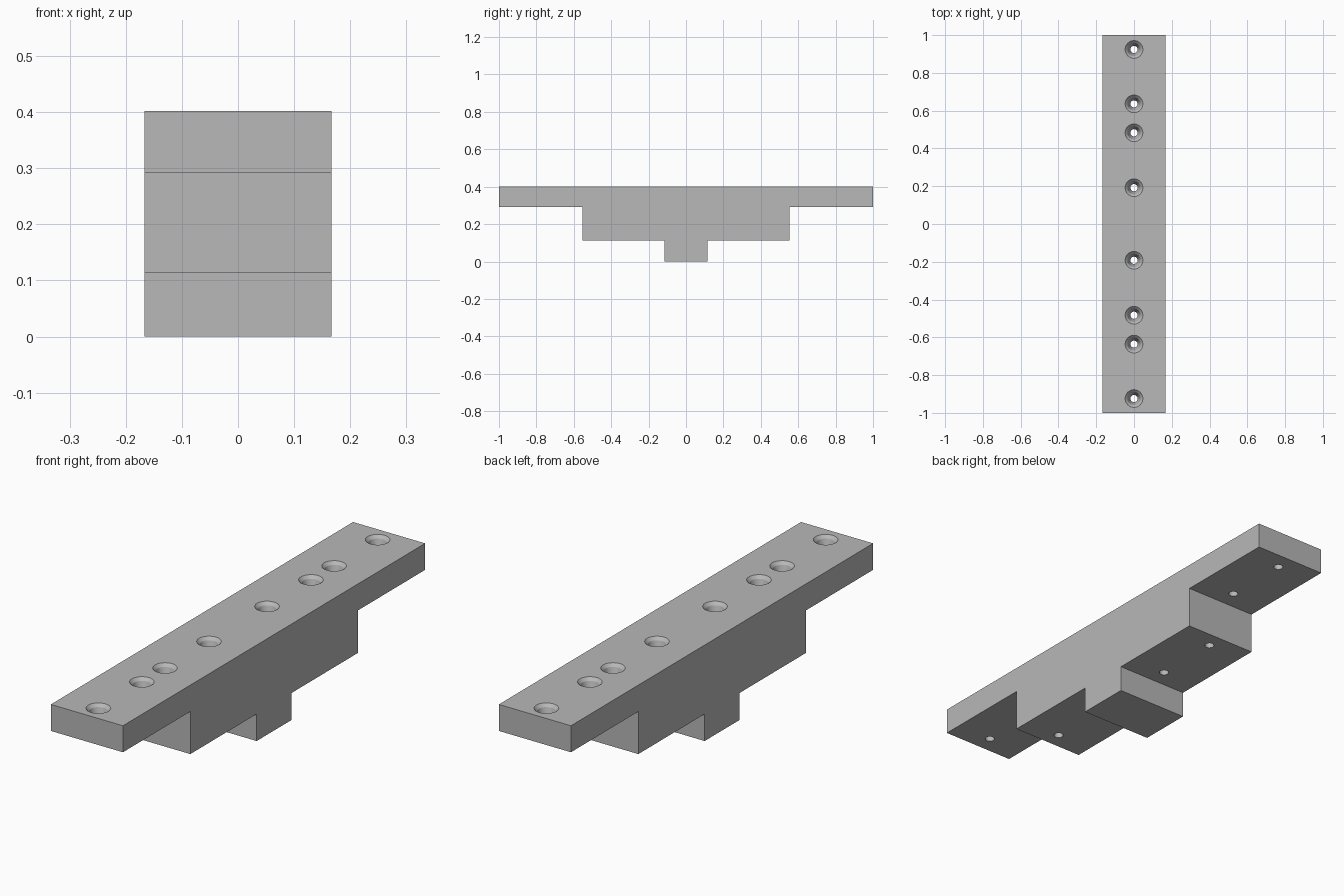
import bpy
import bmesh
import math

cube = bpy.data.objects.get("Cube")
if cube:
    bpy.data.objects.remove(cube, do_unlink=True)

HALF_WIDTH = 0.167
TOP = 0.402

grey = bpy.data.materials.new("plain grey")
grey.use_nodes = True
colour = (0.48, 0.48, 0.48, 1)
grey.diffuse_color = colour
grey.node_tree.nodes["Principled BSDF"].inputs["Base Color"].default_value = colour


def add_object(name, bm):
    bmesh.ops.recalc_face_normals(bm, faces=bm.faces[:])
    mesh = bpy.data.meshes.new(name)
    bm.to_mesh(mesh)
    bm.free()
    mesh.materials.append(grey)
    obj = bpy.data.objects.new(name, mesh)
    bpy.context.collection.objects.link(obj)
    return obj


def add_hole(bm, y, profile, sides=32):
    """Turn a (radius, height) profile into a closed cutter at y."""
    rings = []
    for r, z in profile:
        rings.append([bm.verts.new((r * math.cos(math.tau * i / sides),
                                    y + r * math.sin(math.tau * i / sides), z))
                      for i in range(sides)])
    for a, b in zip(rings, rings[1:]):
        for i in range(sides):
            j = (i + 1) % sides
            bm.faces.new((a[i], a[j], b[j], b[i]))
    bm.faces.new(rings[0])
    bm.faces.new(rings[-1])


# Stepped body: half profile mirrored along y, extruded across x
half = [(0.115, 0), (0.115, 0.113), (0.554, 0.113),
        (0.554, 0.291), (1, 0.291), (1, TOP)]
outline = half + [(-y, z) for y, z in reversed(half)]
bm = bmesh.new()
face = bm.faces.new([bm.verts.new((-HALF_WIDTH, y, z)) for y, z in outline])
side = bmesh.ops.extrude_face_region(bm, geom=[face])
moved = [v for v in side["geom"] if isinstance(v, bmesh.types.BMVert)]
bmesh.ops.translate(bm, verts=moved, vec=(2 * HALF_WIDTH, 0, 0))
body = add_object("stepped_block", bm)

# Countersunk screw holes, mirrored front to back
hole_profile = [(0.047, TOP + 0.05), (0.047, TOP), (0.035, TOP - 0.012),
                (0.019, TOP - 0.062), (0.019, -0.05)]
bm = bmesh.new()
for y in (0.192, 0.483, 0.636, 0.924):
    for sign in (-1, 1):
        add_hole(bm, sign * y, hole_profile)
cutter = add_object("screw_hole_cutter", bm)
cutter.hide_render = True

cut = body.modifiers.new("screw holes", "BOOLEAN")
cut.operation = "DIFFERENCE"
cut.solver = "EXACT"
cut.object = cutter

bpy.ops.object.select_all(action="DESELECT")
body.select_set(True)
bpy.context.view_layer.objects.active = body
bpy.ops.object.modifier_apply(modifier=cut.name)
bpy.data.objects.remove(cutter, do_unlink=True)
bpy.ops.object.shade_smooth_by_angle(angle=math.radians(13))
